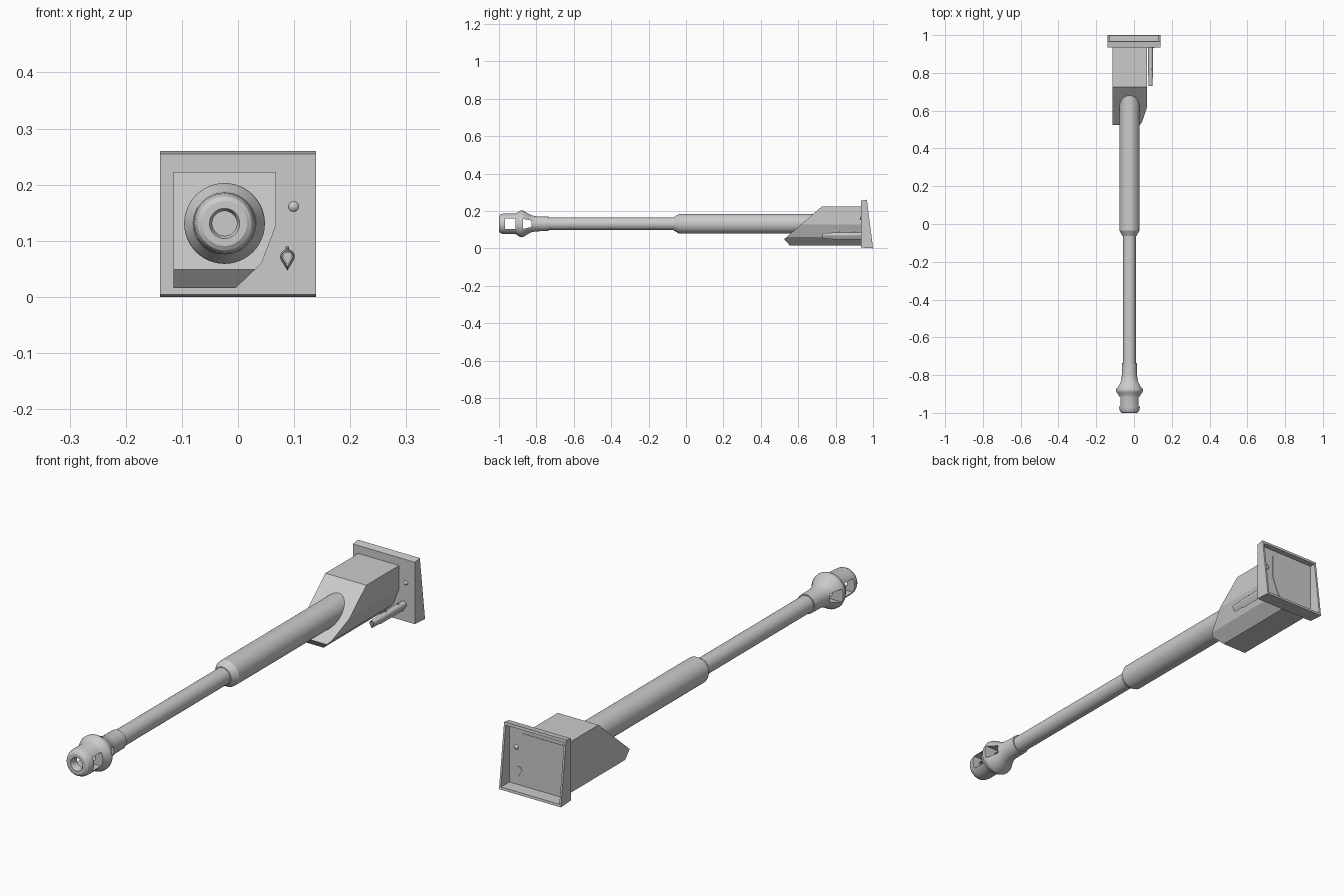
import bpy, bmesh, math
from mathutils import Vector

if "Cube" in bpy.data.objects:
    bpy.data.objects.remove(bpy.data.objects["Cube"])

CX, CZ = -0.024, 0.131          # gun axis
grey = bpy.data.materials.new("light_grey")
grey.diffuse_color = (0.6, 0.6, 0.6, 1)
grey.use_nodes = True
grey.node_tree.nodes["Principled BSDF"].inputs["Base Color"].default_value = grey.diffuse_color


def finish(name, bm, smooth=None):
    bmesh.ops.recalc_face_normals(bm, faces=bm.faces)
    me = bpy.data.meshes.new(name)
    bm.to_mesh(me)
    bm.free()
    ob = bpy.data.objects.new(name, me)
    bpy.context.collection.objects.link(ob)
    me.materials.append(grey)
    if smooth:
        bpy.ops.object.select_all(action='DESELECT')
        ob.select_set(True)
        bpy.context.view_layer.objects.active = ob
        bpy.ops.object.shade_smooth_by_angle(angle=math.radians(smooth))
    return ob


def loft(bm, rings):
    """Skin a list of equal point rings and cap both ends."""
    vs = [[bm.verts.new(p) for p in r] for r in rings]
    n = len(vs[0])
    for a, b in zip(vs, vs[1:]):
        for i in range(n):
            j = (i + 1) % n
            bm.faces.new((a[i], a[j], b[j], b[i]))
    bm.faces.new(vs[0])
    bm.faces.new(vs[-1][::-1])


def lathe(name, profile, n=48, smooth=28):
    """Turn (y, radius) pairs around the gun axis."""
    bm = bmesh.new()
    loft(bm, [[(CX + r * math.cos(math.tau * i / n), y, CZ + r * math.sin(math.tau * i / n))
               for i in range(n)] for y, r in profile])
    return finish(name, bm, smooth)


def cut(ob, bm, name):
    cutter = finish(name, bm)
    cutter.hide_render = True
    cutter.hide_viewport = True
    cutter.display_type = 'WIRE'
    mod = ob.modifiers.new("cut", 'BOOLEAN')
    mod.operation, mod.solver, mod.object = 'DIFFERENCE', 'EXACT', cutter


# Barrel with bored, bulged muzzle brake
barrel = lathe("barrel", [
    (-0.70, 0.022), (-0.99, 0.022), (-1.0, 0.027), (-1.0, 0.040), (-0.995, 0.048),
    (-0.985, 0.053), (-0.97, 0.055), (-0.915, 0.055), (-0.905, 0.058), (-0.89, 0.069),
    (-0.882, 0.072), (-0.872, 0.071), (-0.845, 0.055), (-0.825, 0.045), (-0.80, 0.040),
    (-0.735, 0.039), (-0.735, 0.034), (0.05, 0.034)])

# Side windows through the brake
bm = bmesh.new()
for y0, h0, y1, h1 in ((-0.967, 0.028, -0.912, 0.028), (-0.872, 0.027, -0.825, 0.017)):
    loft(bm, [[(x, y0, CZ - h0), (x, y1, CZ - h1), (x, y1, CZ + h1), (x, y0, CZ + h0)]
              for x in (CX - 0.2, CX + 0.2)])
cut(barrel, bm, "brake_window_cutter")

# Thick recoil sleeve
lathe("sleeve", [(-0.065, 0.030), (-0.063, 0.037), (-0.035, 0.053), (0.75, 0.053)])

# Mantlet housing: extruded section trimmed by two sloping planes
section = [(-0.115, 0.223), (0.068, 0.223), (0.068, 0.128),
           (0.042, 0.06), (-0.004, 0.016), (-0.115, 0.016)]
bm = bmesh.new()
loft(bm, [[(x, y, z) for x, z in section] for y in (0.40, 0.947)])
for normal in ((0, -0.174, 0.20), (0, -0.034, -0.03)):
    bmesh.ops.bisect_plane(bm, geom=bm.verts[:] + bm.edges[:] + bm.faces[:],
                           plane_co=(0, 0.525, 0.049), plane_no=Vector(normal).normalized(),
                           clear_outer=True)
    bmesh.ops.holes_fill(bm, edges=[e for e in bm.edges if e.is_boundary], sides=0)
finish("mantlet", bm)

# Rear plate with sloping, hollowed back
bm = bmesh.new()
side = [(0.935, 0.004), (0.935, 0.255), (0.967, 0.26), (1.0, 0.0)]
loft(bm, [[(x, y, z) for y, z in side] for x in (-0.139, 0.139)])
plate = finish("rear_plate", bm)
bm = bmesh.new()
loft(bm, [[(x, y, z) for x, z in ((-0.131, 0.01), (0.131, 0.01), (0.131, 0.249), (-0.131, 0.249))]
          for y in (0.945, 1.1)])
cut(plate, bm, "plate_recess_cutter")


# Secondary barrel: hollow teardrop tube with a slimmer nose
def teardrop(y, s):
    pts = [(0, -0.025)] + [(0.013 * math.cos(a), 0.013 * math.sin(a))
                           for a in (math.radians(-25 + 230 * i / 16) for i in range(17))]
    return [(0.088 + s * x, y, 0.072 + s * z) for x, z in pts]


bm = bmesh.new()
loft(bm, [teardrop(y, s) for y, s in (
    (0.947, 1), (0.79, 1), (0.775, 0.85), (0.735, 0.82), (0.73, 0.75), (0.73, 0.55), (0.80, 0.55))])
finish("side_tube", bm, 35)

# Small studs along the tube
for i, y in enumerate((0.82, 0.90)):
    bm = bmesh.new()
    bmesh.ops.create_cone(bm, cap_ends=True, segments=10, radius1=0.004, radius2=0.003, depth=0.01)
    bmesh.ops.translate(bm, verts=bm.verts, vec=(0.088, y, 0.085))
    finish(f"tube_stud_{i + 1}", bm, 35)

# Sight knob set in the plate
bm = bmesh.new()
bmesh.ops.create_uvsphere(bm, u_segments=20, v_segments=12, radius=0.011)
bmesh.ops.translate(bm, verts=bm.verts, vec=(0.099, 0.941, 0.161))
finish("sight_knob", bm, 60)
